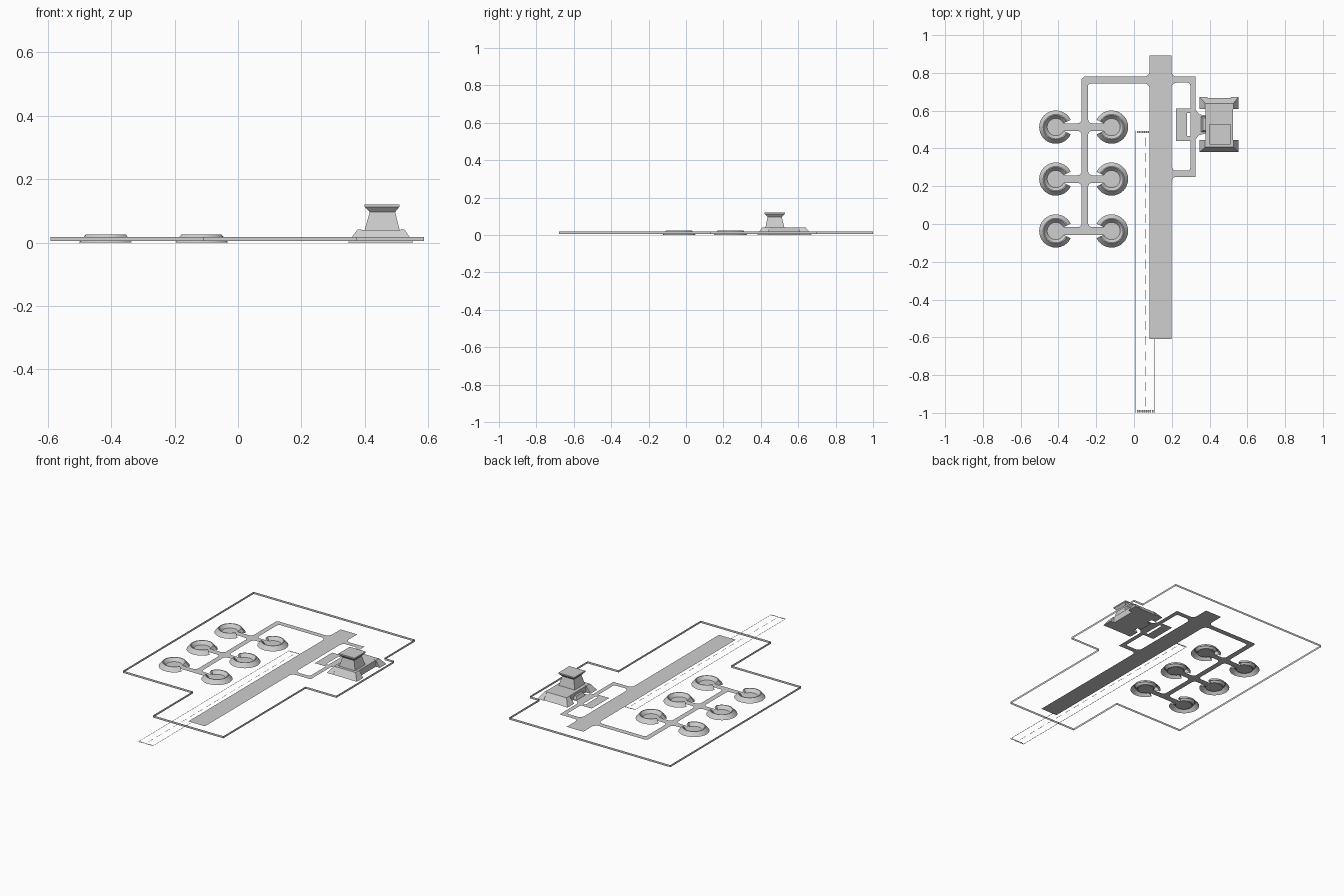
import bpy, bmesh, math

cube = bpy.data.objects.get("Cube")
if cube:
    bpy.data.objects.remove(cube, do_unlink=True)

GREY = bpy.data.materials.new("concrete grey")
GREY.use_nodes = True
colour = (0.62, 0.62, 0.62, 1)
GREY.diffuse_color = colour
GREY.node_tree.nodes["Principled BSDF"].inputs["Base Color"].default_value = colour

GROUND = 0.005   # height of the paved surfaces
PAINT = 0.007    # height of the landing strip lines


def finish(name, bm, smooth=False):
    mesh = bpy.data.meshes.new(name)
    bm.to_mesh(mesh)
    bm.free()
    mesh.materials.append(GREY)
    obj = bpy.data.objects.new(name, mesh)
    bpy.context.collection.objects.link(obj)
    if smooth:
        bpy.ops.object.select_all(action='DESELECT')
        obj.select_set(True)
        bpy.context.view_layer.objects.active = obj
        bpy.ops.object.shade_smooth_by_angle(angle=math.radians(30))
    return obj


def flat(bm, points, z=GROUND):
    face = bm.faces.new([bm.verts.new((x, y, z)) for x, y in points])
    face.normal_update()
    if face.normal.z < 0:
        face.normal_flip()


def rect(bm, x0, x1, y0, y1, z=GROUND):
    flat(bm, [(x0, y0), (x1, y0), (x1, y1), (x0, y1)], z)


def fillet(bm, x, y, sx, sy, r=0.022, steps=5):
    """Concave rounded corner spreading from (x, y) towards (sx, sy)."""
    arc = [math.pi / 2 * i / steps for i in range(steps + 1)]
    flat(bm, [(x, y)] + [(x + sx * r * (1 - math.cos(a)),
                          y + sy * r * (1 - math.sin(a))) for a in arc])


def loft(bm, lower, upper):
    """Tapered block between two rectangles (x0, x1, y0, y1, z)."""
    rings = [[bm.verts.new(p) for p in ((a, c, z), (b, c, z), (b, d, z), (a, d, z))]
             for a, b, c, d, z in (lower, upper)]
    bm.faces.new(rings[0][::-1])
    bm.faces.new(rings[1])
    for i in range(4):
        j = (i + 1) % 4
        bm.faces.new((rings[0][i], rings[0][j], rings[1][j], rings[1][i]))


# Runway
RX0, RX1 = 0.083, 0.198
bm = bmesh.new()
rect(bm, RX0, RX1, -0.608, 0.893)
finish("runway", bm)

# Dispersal taxiway with spurs to the parking pads
ROWS = (0.513, 0.238, -0.037)
TX0, TX1 = -0.277, -0.243
bm = bmesh.new()
rect(bm, TX0, TX1, ROWS[-1] - 0.02, 0.745)
rect(bm, TX0 + 0.012, RX0, 0.745, 0.78)
flat(bm, [(TX0, 0.745), (TX0 + 0.012, 0.745), (TX0 + 0.012, 0.78), (TX0, 0.768)])
fillet(bm, TX1, 0.745, 1, -1, 0.015)
for sy, y in ((1, 0.78), (-1, 0.745)):
    fillet(bm, RX0, y, -1, sy, 0.03)
for row in ROWS:
    for side, edge in ((-1, TX0), (1, TX1)):
        rect(bm, *sorted((edge, edge + side * 0.09)), row - 0.02, row + 0.02)
        for sy in (-1, 1):
            if row != ROWS[-1] or sy > 0:
                fillet(bm, edge, row + sy * 0.02, side, sy)
finish("dispersal_taxiway", bm)

# Hangar taxiway loop with its apron
bm = bmesh.new()
rect(bm, 0.298, 0.326, 0.25, 0.78)
for y0, y1 in ((0.25, 0.282), (0.748, 0.78)):
    rect(bm, RX1, 0.298, y0, y1)
    fillet(bm, RX1, y1, 1, 1, 0.028)
    fillet(bm, RX1, y0, 1, -1, 0.028)
fillet(bm, 0.298, 0.282, -1, 1, 0.015)
fillet(bm, 0.298, 0.748, -1, -1, 0.015)
rect(bm, 0.222, 0.281, 0.44, 0.612)
rect(bm, 0.281, 0.298, 0.44, 0.465)
rect(bm, 0.281, 0.298, 0.588, 0.612)
flat(bm, [(0.326, 0.45), (0.345, 0.47), (0.38, 0.48),
          (0.38, 0.575), (0.345, 0.58), (0.326, 0.605)])
finish("hangar_taxiway", bm)

# Parking pads, each inside a horseshoe earth bank open to the taxiway
PROFILE = ((0.088, 0), (0.067, 0.025), (0.062, 0.025), (0.045, 0.004))
STEPS = 28
GAP = math.radians(26)
for row in ROWS:
    for cx, facing in ((-0.414, 0), (-0.119, math.pi)):
        bm = bmesh.new()
        flat(bm, [(cx + 0.052 * math.cos(i * math.tau / 16),
                   row + 0.052 * math.sin(i * math.tau / 16)) for i in range(16)])
        finish("parking_pad", bm)
        bm = bmesh.new()
        rings = []
        for i in range(STEPS + 1):
            a = facing + GAP + (math.tau - 2 * GAP) * i / STEPS
            rings.append([bm.verts.new((cx + r * math.cos(a), row + r * math.sin(a), z))
                          for r, z in PROFILE])
        for p, q in zip(rings, rings[1:]):
            for k in range(3):
                bm.faces.new((p[k], q[k], q[k + 1], p[k + 1]))
        bm.faces.new(rings[0])
        bm.faces.new(rings[-1][::-1])
        finish("blast_bank", bm, smooth=True)

# Landing strip lines: sides, dashes and threshold bars
SX0, SX1, SY0, SY1 = 0.010, 0.109, -1.0, 0.495
bm = bmesh.new()
for x in (SX0, SX1):
    rect(bm, x - 0.0015, x + 0.0015, SY0, SY1, PAINT)
DASHES = 18
pitch = (SY1 - SY0 - 0.04) / DASHES
for i in range(DASHES):
    y = SY0 + 0.035 + i * pitch
    rect(bm, 0.057, 0.060, y, y + pitch * 0.6, PAINT)
for y in (SY0 + 0.002, SY1 - 0.014):
    for i in range(8):
        x = SX0 + 0.006 + i * 0.0112
        rect(bm, x, x + 0.008, y, y + 0.012, PAINT)
finish("strip_markings", bm)

# Perimeter fence
CORNERS = ((-0.592, 1), (0.52, 1), (0.52, 0.70), (0.588, 0.70), (0.588, 0.13),
           (0.375, 0.13), (0.375, -0.68), (-0.11, -0.68), (-0.11, -0.288), (-0.592, -0.288))
bm = bmesh.new()
low = [bm.verts.new((x, y, 0.005)) for x, y in CORNERS]
high = [bm.verts.new((x, y, 0.018)) for x, y in CORNERS]
for i in range(len(low)):
    j = (i + 1) % len(low)
    bm.faces.new((low[j], low[i], high[i], high[j]))
finish("perimeter_fence", bm)

# Bunker under the tower, with splayed corner buttresses
bm = bmesh.new()
loft(bm, (0.378, 0.525, 0.382, 0.668, 0), (0.378, 0.525, 0.408, 0.638, 0.04))
finish("bunker", bm)
for outer, inner in ((0.347, 0.39), (0.553, 0.513)):
    for y_out, y_in, top in ((0.381, 0.445, 0.407), (0.672, 0.608, 0.639)):
        bm = bmesh.new()
        lower = sorted((outer, inner)) + sorted((y_out, y_in)) + [0]
        shoulder = 0.377 if outer < inner else 0.526
        upper = sorted((shoulder, inner)) + sorted((top, y_in)) + [0.0405]
        loft(bm, lower, upper)
        finish("corner_buttress", bm)

# Bunker entrance
bm = bmesh.new()
loft(bm, (0.352, 0.38, 0.485, 0.57, 0), (0.365, 0.38, 0.495, 0.56, 0.024))
finish("entrance", bm)

# Control tower: tapered shaft, flared cab, flat roof
for name, lower, upper in (
        ("tower_shaft", (0.400, 0.510, 0.425, 0.526, 0.04), (0.416, 0.496, 0.436, 0.512, 0.096)),
        ("tower_cab", (0.416, 0.496, 0.436, 0.512, 0.096), (0.401, 0.509, 0.422, 0.528, 0.112)),
        ("tower_roof", (0.400, 0.510, 0.421, 0.530, 0.112), (0.400, 0.510, 0.421, 0.530, 0.120))):
    bm = bmesh.new()
    loft(bm, lower, upper)
    finish(name, bm)
